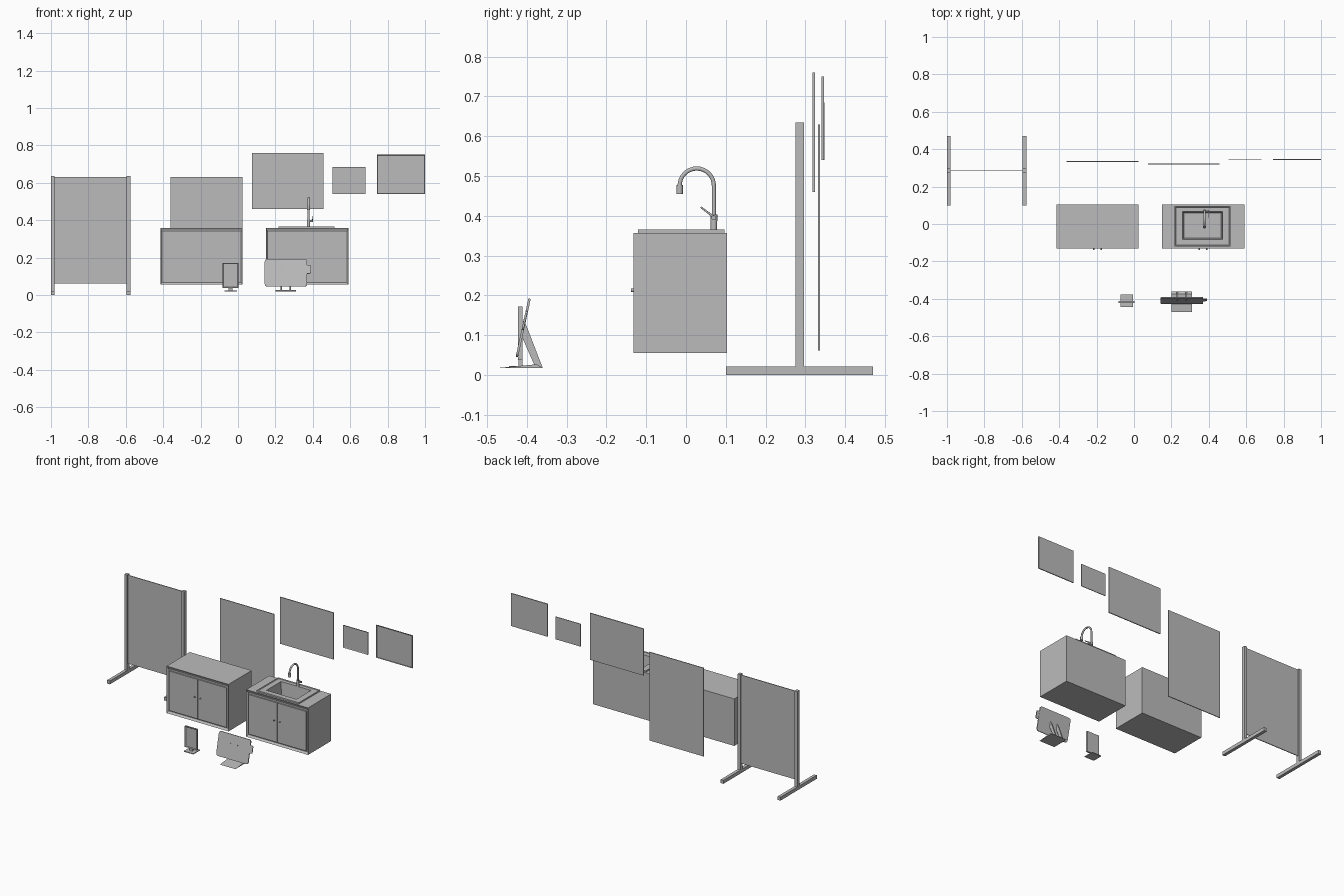
import bpy, bmesh, math
from mathutils import Matrix, Vector

cube = bpy.data.objects.get("Cube")
if cube:
    bpy.data.objects.remove(cube, do_unlink=True)

grey = bpy.data.materials.new("light_grey")
grey.use_nodes = True
tone = (0.5, 0.5, 0.5, 1)
grey.diffuse_color = tone
grey.node_tree.nodes["Principled BSDF"].inputs["Base Color"].default_value = tone


def finish(name, bm, smooth=False):
    bmesh.ops.recalc_face_normals(bm, faces=bm.faces)
    mesh = bpy.data.meshes.new(name)
    bm.to_mesh(mesh)
    bm.free()
    mesh.materials.append(grey)
    obj = bpy.data.objects.new(name, mesh)
    bpy.context.collection.objects.link(obj)
    if smooth:
        bpy.ops.object.select_all(action='DESELECT')
        obj.select_set(True)
        bpy.context.view_layer.objects.active = obj
        bpy.ops.object.shade_smooth_by_angle(angle=math.radians(40))
    return obj


def box_mesh(x, y, z):
    bm = bmesh.new()
    bmesh.ops.create_cube(bm, size=1)
    lo, hi = Vector((x[0], y[0], z[0])), Vector((x[1], y[1], z[1]))
    for v in bm.verts:
        v.co = (lo + hi) / 2 + Vector(a * b for a, b in zip(v.co, hi - lo))
    return bm


def box(name, x, y, z):
    return finish(name, box_mesh(x, y, z))


def recess(bm, direction, border, depth):
    """Inset the face pointing in a direction and sink it."""
    bm.normal_update()
    face = max(bm.faces, key=lambda f: f.normal.dot(direction))
    normal = face.normal.copy()
    bmesh.ops.inset_region(bm, faces=[face], thickness=border)
    for v in face.verts:
        v.co -= normal * depth
    return face


FRONT, UP = Vector((0, -1, 0)), Vector((0, 0, 1))


def framed(name, x, y, z, border, depth):
    bm = box_mesh(x, y, z)
    recess(bm, FRONT, border, depth)
    return finish(name, bm)


def rod(name, start, end, r1, r2=None):
    a, b = Vector(start), Vector(end)
    bm = bmesh.new()
    turn = (b - a).to_track_quat('Z', 'Y').to_matrix().to_4x4()
    bmesh.ops.create_cone(bm, cap_ends=True, segments=24, radius1=r1,
                          radius2=r2 or r1, depth=(b - a).length,
                          matrix=Matrix.Translation((a + b) / 2) @ turn)
    return finish(name, bm, True)


def prism(name, points, offset):
    """Extrude a closed outline along an offset."""
    bm = bmesh.new()
    face = bm.faces.new([bm.verts.new(p) for p in points])
    out = bmesh.ops.extrude_face_region(bm, geom=[face])["geom"]
    bmesh.ops.translate(bm, vec=offset,
                        verts=[v for v in out if isinstance(v, bmesh.types.BMVert)])
    return finish(name, bm)


# Free-standing partition with two posts on long feet
for side, x in (("right", -0.99), ("left", -0.585)):
    span = (x - 0.01, x + 0.01)
    box(f"partition_post_{side}", span, (0.275, 0.297), (0.022, 0.635))
    box(f"partition_foot_{side}", span, (0.1, 0.47), (0, 0.022))
box("partition_panel", (-0.98, -0.595), (0.285, 0.29), (0.062, 0.63))

# Wall boards
box("tall_board", (-0.36, 0.025), (0.332, 0.337), (0.062, 0.63))
box("wide_board", (0.075, 0.457), (0.318, 0.324), (0.46, 0.76))
framed("small_sign", (0.505, 0.682), (0.344, 0.348), (0.54, 0.685), 0.005, 0.002)
framed("medium_sign", (0.742, 1), (0.341, 0.347), (0.54, 0.75), 0.005, 0.003)


# Cabinets with a recessed front and two doors
def cabinet(name, left):
    x = (left, left + 0.44)
    mid = left + 0.22
    bm = box_mesh(x, (-0.132, 0.103), (0.055, 0.357))
    face = recess(bm, FRONT, 0.012, 0)
    for v in face.verts:
        v.co.y += 0.01
        v.co.z += 0.004 if v.co.z < 0.2 else -0.012
    body = finish(name + "_body", bm)
    for side, a, b, knob in (("right", x[0] + 0.016, mid - 0.001, mid - 0.02),
                             ("left", mid + 0.001, x[1] - 0.016, mid + 0.02)):
        box(f"{name}_door_{side}", (a, b), (-0.13, -0.121), (0.075, 0.329))
        rod(f"{name}_knob_{side}", (knob, -0.129, 0.213), (knob, -0.138, 0.213), 0.004)
    return body


cabinet("storage_cabinet", -0.415)
sink_body = cabinet("sink_cabinet", 0.15)

# Opening in the sink cabinet, made with a hidden cutter
cutter = box("sink_cutter", (0.255, 0.478), (-0.087, 0.071), (0.27, 0.4))
cutter.hide_render = True
cutter.hide_set(True)
cut = sink_body.modifiers.new("opening", 'BOOLEAN')
cut.operation = 'DIFFERENCE'
cut.solver = 'EXACT'
cut.object = cutter

# Sink with a raised lip, flat deck and tapered basin
bm = bmesh.new()
loops = []
for x0, x1, y0, y1, z in (
        (0.217, 0.516, -0.12, 0.097, 0.357), (0.217, 0.516, -0.12, 0.097, 0.366),
        (0.223, 0.51, -0.114, 0.091, 0.366), (0.225, 0.508, -0.112, 0.089, 0.363),
        (0.26, 0.473, -0.082, 0.066, 0.363), (0.267, 0.466, -0.075, 0.059, 0.28)):
    loops.append([bm.verts.new(p) for p in
                  ((x0, y0, z), (x1, y0, z), (x1, y1, z), (x0, y1, z))])
for a, b in zip(loops, loops[1:]):
    for i in range(4):
        j = (i + 1) % 4
        bm.faces.new((a[i], a[j], b[j], b[i]))
bm.faces.new(loops[-1])
finish("sink", bm)
rod("sink_drain", (0.366, -0.015, 0.279), (0.366, -0.015, 0.283), 0.015)

# Gooseneck faucet
fx, fy, r = 0.377, 0.07, 0.043
rod("faucet_base", (fx, fy, 0.362), (fx, fy, 0.387), 0.008)
rod("faucet_valve", (fx, fy, 0.387), (fx, fy, 0.403), 0.009)
curve = bpy.data.curves.new("faucet_neck", 'CURVE')
curve.dimensions = '3D'
curve.bevel_depth = 0.0055
curve.bevel_resolution = 3
curve.use_fill_caps = True
path = [(fx, fy, 0.39)]
for i in range(17):
    t = math.pi * i / 16
    path.append((fx, fy - r + r * math.cos(t), 0.476 + r * math.sin(t)))
spline = curve.splines.new('POLY')
spline.points.add(len(path) - 1)
for point, co in zip(spline.points, path):
    point.co = (*co, 1)
spline.use_smooth = True
curve.materials.append(grey)
bpy.context.collection.objects.link(bpy.data.objects.new("faucet_neck", curve))
rod("faucet_nozzle", (fx, fy - 2 * r, 0.478), (fx, fy - 2 * r, 0.455), 0.008)
rod("faucet_lever_hub", (fx, fy, 0.395), (fx + 0.025, fy, 0.395), 0.006)
rod("faucet_lever", (fx + 0.02, fy, 0.397), (fx + 0.02, fy - 0.033, 0.422), 0.003, 0.002)

# Small upright display on a wedge foot
framed("display_panel", (-0.083, 0.003), (-0.422, -0.411), (0.038, 0.172), 0.007, 0.004)
box("display_stem", (-0.05, -0.03), (-0.421, -0.411), (0.022, 0.04))
box("display_foot", (-0.073, -0.006), (-0.445, -0.378), (0.018, 0.023))


# Tilted board with rounded corners, a side tab and a strutted stand
def rounded(x0, x1, z0, z1, radius):
    pts = []
    corners = ((x1, z1, -1, -1), (x0, z1, 1, -1), (x0, z0, 1, 1), (x1, z0, -1, 1))
    for q, (x, z, sx, sz) in enumerate(corners):
        for i in range(5):
            t = math.pi / 2 * (q + i / 4)
            pts.append((x + radius * (sx + math.cos(t)), 0,
                        z + radius * (sz + math.sin(t))))
    return pts


tilt = Matrix.Translation((0, -0.428, 0.046)) @ Matrix.Rotation(-0.215, 4, 'X')
for name, outline, depth in (
        ("tilted_board", rounded(0.143, 0.37, 0, 0.15, 0.014), 0.006),
        ("tilted_board_tab", rounded(0.36, 0.389, 0.07, 0.118, 0.008), 0.005)):
    prism(name, outline, (0, depth, 0)).matrix_world = tilt
prism("board_stand_base", [(0.2, y, z) for y, z in
      ((-0.47, 0.018), (-0.36, 0.018), (-0.375, 0.027))], (0.11, 0, 0))
for side, x in (("right", 0.226), ("left", 0.276)):
    prism(f"board_stand_strut_{side}", [(x, y, z) for y, z in
          ((-0.36, 0.018), (-0.382, 0.027), (-0.414, 0.1), (-0.408, 0.142))], (0.008, 0, 0))
